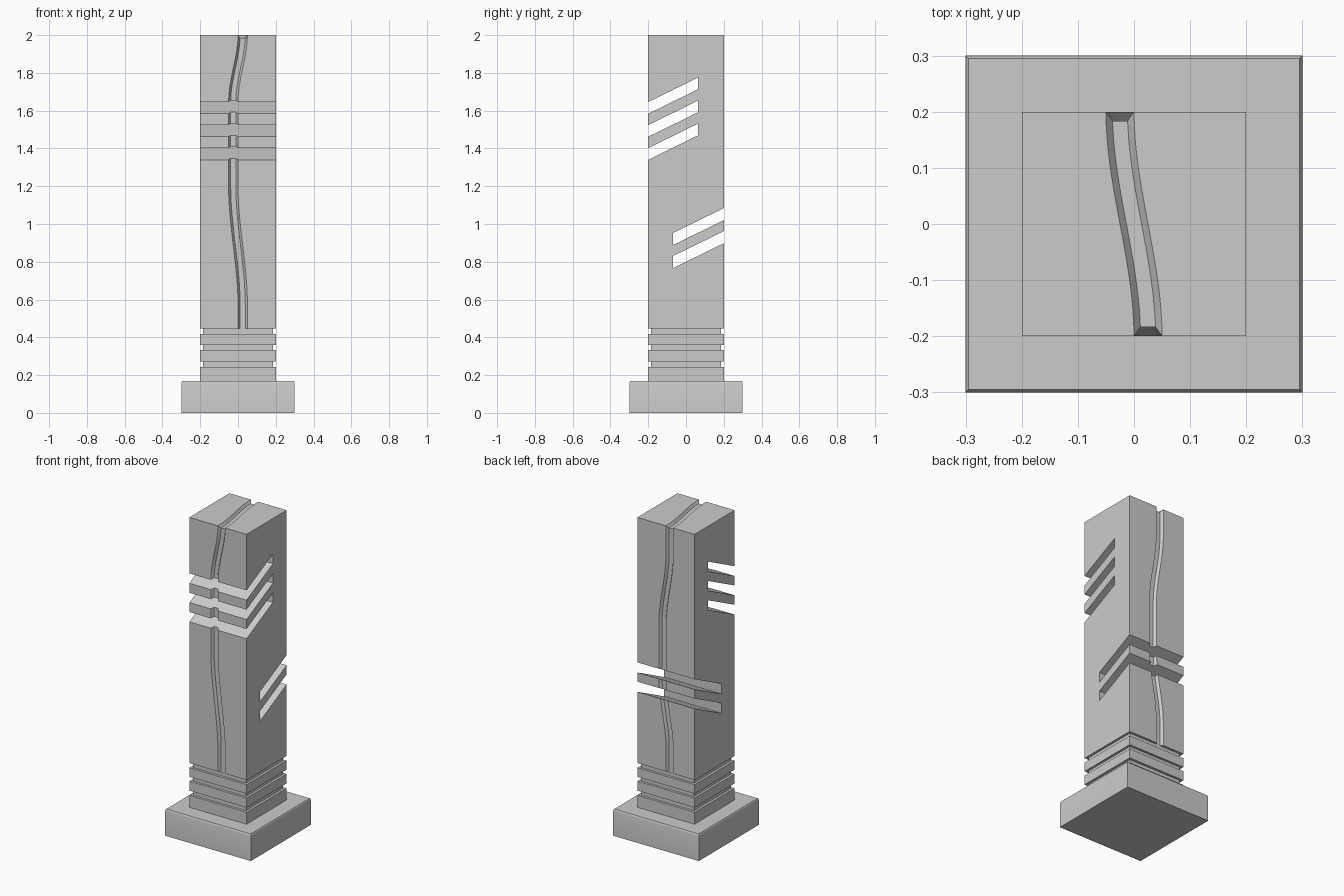
import bpy, bmesh, math

if "Cube" in bpy.data.objects:
    bpy.data.objects.remove(bpy.data.objects["Cube"])


def finish(bm, name):
    bmesh.ops.recalc_face_normals(bm, faces=bm.faces)
    me = bpy.data.meshes.new(name)
    bm.to_mesh(me)
    bm.free()
    ob = bpy.data.objects.new(name, me)
    bpy.context.scene.collection.objects.link(ob)
    return ob


def loft(sections, name):
    """Skin a list of equal-length closed sections and cap both ends."""
    bm = bmesh.new()
    rings = [[bm.verts.new(p) for p in s] for s in sections]
    n = len(rings[0])
    for a, b in zip(rings, rings[1:]):
        for i in range(n):
            j = (i + 1) % n
            bm.faces.new((a[i], a[j], b[j], b[i]))
    bm.faces.new(rings[0])
    bm.faces.new(rings[-1])
    return finish(bm, name)


def square(h, z):
    return [(-h, -h, z), (h, -h, z), (h, h, z), (-h, h, z)]


def cut(target, cutter):
    m = target.modifiers.new(cutter.name, 'BOOLEAN')
    m.operation = 'DIFFERENCE'
    m.solver = 'EXACT'
    m.object = cutter
    bpy.context.view_layer.objects.active = target
    bpy.ops.object.modifier_apply(modifier=m.name)
    bpy.data.objects.remove(cutter)


# plinth with softened top edge
base = loft([square(h, z) for h, z in
             ((.3, 0), (.3, .157), (.2985, .163), (.295, .168))], "base")
base.select_set(True)
bpy.context.view_layer.objects.active = base
bpy.ops.object.shade_smooth_by_angle(angle=math.radians(40))

# square column with three recessed bands near the foot
profile = [(.2, .16)]
for z0, z1 in ((.243, .273), (.333, .36), (.418, .447)):
    profile += [(.2, z0), (.185, z0), (.185, z1), (.2, z1)]
profile.append((.2, 2.0))
column = loft([square(h, z) for h, z in profile], "column")


# wavy channel running up the front, over the top and down the back
def wave(keys, t):
    for (a, va), (b, vb) in zip(keys, keys[1:]):
        if b <= t <= a:
            s = (a - t) / (a - b)
            return va + (vb - va) * s * s * (3 - 2 * s)
    return keys[-1][1]


A = .025
front = [(2, A), (1.65, -A), (1.2, -A), (.57, A), (.4, A)]
back = [(2, -A), (1.82, -A), (1.37, A), (1.03, A), (.6, -A), (.4, -A)]
top = [(.2, -A), (-.2, A)]
N = 40
zs = [.44 + (2 - .44) * i / N for i in range(N)]
path = [((wave(front, z), -.2, z), (-1, 0)) for z in zs]
path.append(((A, -.2, 2), (-1, 1)))
for i in range(1, 16):
    y = -.2 + .4 * i / 16
    path.append(((wave(top, y), y, 2), (0, 1)))
path.append(((-A, .2, 2), (1, 1)))
path += [((wave(back, z), .2, z), (1, 0)) for z in reversed(zs)]

DEPTH, OUT, W_IN, W_TOP = .016, .008, .0135, .025
W_OUT = W_TOP + (W_TOP - W_IN) * OUT / DEPTH
sections = []
for (x, y, z), (ny, nz) in path:
    sections.append([(x + w, y + d * ny, z + d * nz) for w, d in
                     ((-W_IN, -DEPTH), (W_IN, -DEPTH),
                      (W_OUT, OUT), (-W_OUT, OUT))])
cut(column, loft(sections, "channel_cutter"))


# slanted slots: three open to the front, two open to the back
def slot(y0, y1, ref_y, z_low, z_high):
    k = .49
    quad = [(y0, z_low + k * (y0 - ref_y)), (y1, z_low + k * (y1 - ref_y)),
            (y1, z_high + k * (y1 - ref_y)), (y0, z_high + k * (y0 - ref_y))]
    cut(column, loft([[(x, y, z) for y, z in quad] for x in (-.3, .3)],
                     "slot_cutter"))


for i in range(3):
    slot(-.3, .064, -.2, 1.584 - .122 * i, 1.646 - .122 * i)
for i in range(2):
    slot(-.068, .3, .2, 1.02 - .122 * i, 1.084 - .122 * i)
